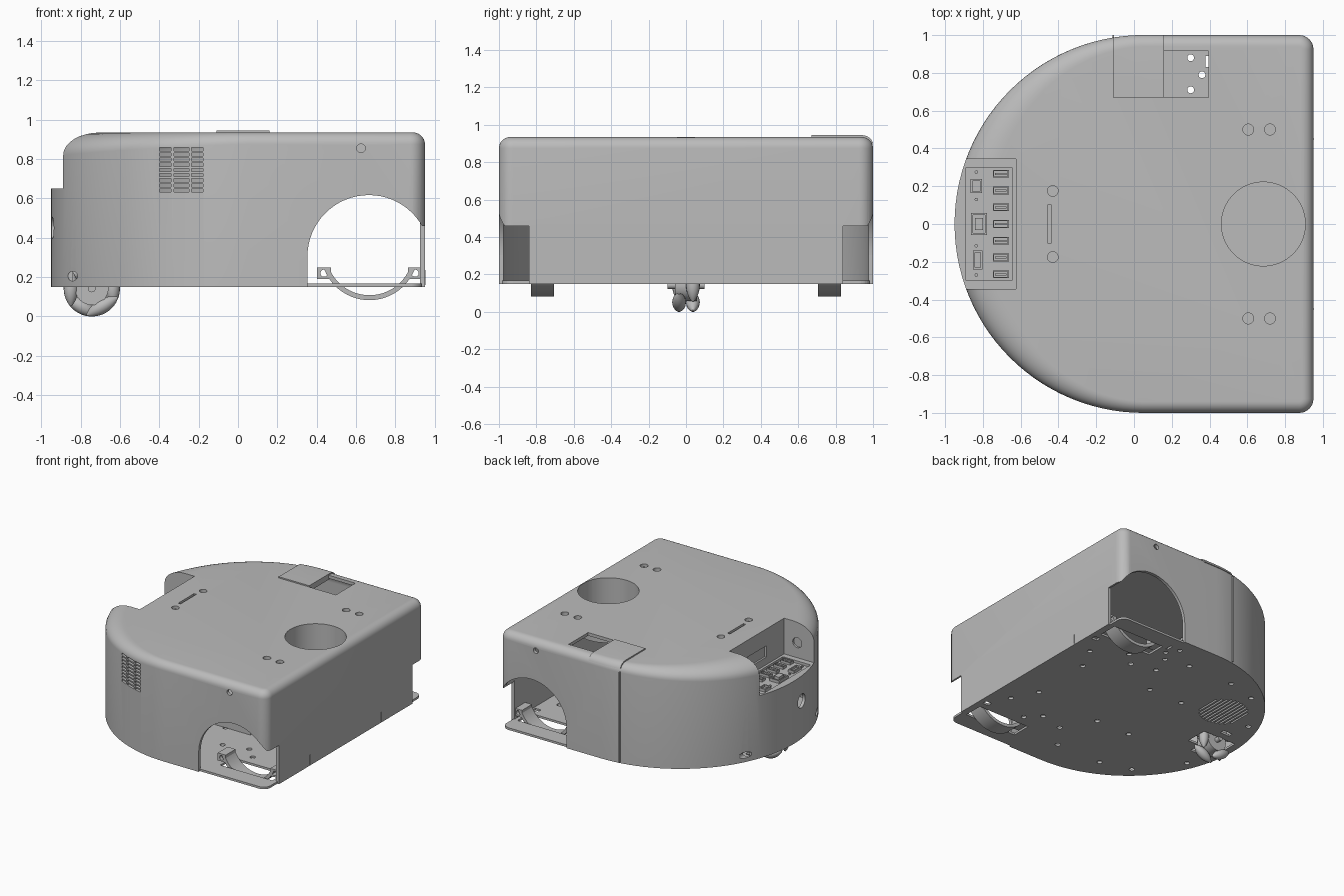
import bpy, bmesh, math
from math import sin, cos, pi, radians
from mathutils import Matrix, Vector

if "Cube" in bpy.data.objects:
    bpy.data.objects.remove(bpy.data.objects["Cube"])

grey = bpy.data.materials.new("light_grey")
grey.use_nodes = True
COLOUR = (0.5, 0.5, 0.5, 1)
grey.diffuse_color = COLOUR
grey.node_tree.nodes["Principled BSDF"].inputs["Base Color"].default_value = COLOUR


def finish(name, bm):
    bmesh.ops.recalc_face_normals(bm, faces=bm.faces)
    mesh = bpy.data.meshes.new(name)
    bm.to_mesh(mesh)
    bm.free()
    ob = bpy.data.objects.new(name, mesh)
    mesh.materials.append(grey)
    bpy.context.collection.objects.link(ob)
    return ob


def add_box(bm, x, y, z):
    size = Matrix.Diagonal((x[1] - x[0], y[1] - y[0], z[1] - z[0], 1))
    mid = Vector((sum(x) / 2, sum(y) / 2, sum(z) / 2))
    bmesh.ops.create_cube(bm, size=1, matrix=Matrix.Translation(mid) @ size)


def add_cyl(bm, centre, r, depth, axis="Z", n=32):
    turn = {"X": Matrix.Rotation(pi / 2, 4, "Y"), "Y": Matrix.Rotation(pi / 2, 4, "X"), "Z": Matrix()}[axis]
    bmesh.ops.create_cone(bm, cap_ends=True, segments=n, radius1=r, radius2=r, depth=depth,
                          matrix=Matrix.Translation(centre) @ turn)


def box(name, *spans):
    bm = bmesh.new()
    add_box(bm, *spans)
    return finish(name, bm)


def cyl(name, *args, **kw):
    bm = bmesh.new()
    add_cyl(bm, *args, **kw)
    return finish(name, bm)


def boolean(ob, tool, op="DIFFERENCE"):
    mod = ob.modifiers.new("cut", "BOOLEAN")
    mod.object, mod.operation, mod.solver = tool, op, "EXACT"
    bpy.context.view_layer.objects.active = ob
    bpy.ops.object.modifier_apply(modifier=mod.name)
    bpy.data.objects.remove(tool)


def smooth(ob, angle=30):
    bpy.ops.object.select_all(action="DESELECT")
    ob.select_set(True)
    bpy.context.view_layer.objects.active = ob
    bpy.ops.object.shade_smooth_by_angle(angle=radians(angle))


def d_plan(off):
    """Points and normals of the D outline, inset by off."""
    r, out = 0.075 - off, []
    arcs = [(0.05, 0, 1 - off, 90, 270, 56), (0.875, -0.925, r, 270, 360, 8), (0.875, 0.925, r, 0, 90, 8)]
    for cx, cy, rad, a0, a1, n in arcs:
        for i in range(n + 1):
            a = radians(a0 + (a1 - a0) * i / n)
            out.append((cx + rad * cos(a), cy + rad * sin(a), cos(a), sin(a)))
    return out


def d_body(name, off, z0, z1, rounded=True):
    """Solid D shape whose top edge is rounded more at the curved end."""
    bm, rings, plan = bmesh.new(), [], d_plan(off)
    steps = [i / 8 * pi / 2 for i in range(9)] if rounded else [0]
    rings.append([bm.verts.new((x, y, z0)) for x, y, _, _ in plan])
    for a in steps:
        ring = []
        for x, y, nx, ny in plan:
            t = max(0, -nx) ** 1.5 if rounded else 0
            h = (0.06 - off * 0.8 + 0.13 * t) * (1 - cos(a))
            v = (0.06 + 0.06 * t) * (1 - sin(a)) if rounded else 0
            ring.append(bm.verts.new((x - nx * h, y - ny * h, z1 - v)))
        rings.append(ring)
    n = len(plan)
    for lo, hi in zip(rings, rings[1:]):
        for i in range(n):
            bm.faces.new((lo[i], lo[(i + 1) % n], hi[(i + 1) % n], hi[i]))
    bm.faces.new(rings[0][::-1])
    bm.faces.new(rings[-1])
    return finish(name, bm)


# Hollow shell; the cavity leaves walls around the port bay and the round well
shell = d_body("shell", 0, 0.15, 0.935)
cavity = d_body("cavity", 0.025, 0.1, 0.91)
boolean(cavity, box("bay_wall", (-1.1, -0.595), (-0.37, 0.37), (0.6, 1)))
boolean(cavity, cyl("well_wall", (0.685, 0, 0.82), 0.24, 0.38, n=64))
boolean(shell, cavity)
boolean(shell, box("port_bay", (-1.1, -0.625), (-0.345, 0.345), (0.65, 1.1)))
boolean(shell, box("panel_recess", (-0.89, -0.645), (-0.3, 0.3), (0.63, 0.7)))
boolean(shell, cyl("well", (0.685, 0, 0.9), 0.222, 0.52, n=64))
boolean(shell, box("hatch", (0.1, 0.395), (0.67, 0.915), (0.8, 1.1)))

# Wheel openings with cut-away corners, the same on both sides
for s in (-1, 1):
    side = sorted((s * 0.84, s * 1.1))
    boolean(shell, cyl("arch", (0.665, s * 0.97, 0.305), 0.312, 0.26, "Y", 64))
    boolean(shell, box("arch_foot", (0.353, 1.1), side, (0.1, 0.305)))
    boolean(shell, box("corner_cut", (0.8, 1.1), side, (0.1, 0.46)))

# Small holes, slots and vents
bm = bmesh.new()
for y in (-0.5, 0.5):
    for x in (0.605, 0.72):
        add_cyl(bm, (x, y, 0.94), 0.029, 0.1)
for y in (-0.175, 0.175):
    add_cyl(bm, (-0.43, y, 0.94), 0.028, 0.08)
add_box(bm, (-0.458, -0.437), (-0.1, 0.1), (0.89, 1))
for s in (-1, 1):
    add_cyl(bm, (0.625, s, 0.855), 0.022, 0.1, "Y")
    add_cyl(bm, (-0.84, s * 0.46, 0.205), 0.024, 0.12, "Y")
add_cyl(bm, (-0.95, -0.11, 0.45), 0.055, 0.09, "X")
add_cyl(bm, (-0.74, -0.345, 0.77), 0.04, 0.03, "Y")
add_box(bm, (-0.65, -0.61), (-0.12, 0.12), (0.71, 0.8))
for x, w in ((-0.37, 0.03), (-0.287, 0.038), (-0.207, 0.03)):
    for i in range(9):
        z = 0.64 + i * 0.0262
        add_box(bm, (x - w, x + w), (-1.05, -0.8), (z - 0.008, z + 0.008))
boolean(shell, finish("small_cuts", bm))
smooth(shell)

# Raised cover beside the hatch, following the shell's edge
cover = d_body("hatch_cover", -0.003, 0.15, 0.945)
boolean(cover, box("cover_area", (-0.11, 0.16), (0.67, 1.1), (0.9, 1.1)), "INTERSECT")
smooth(cover)

# Seam strips
box("side_seam", (-0.113, -0.107), (0.98, 1.001), (0.16, 0.88))
for y in (-0.45, 0.45):
    box("end_seam", (0.94, 0.952), (y - 0.003, y + 0.003), (0.16, 0.235))

# Floor plate with holes, vent, wheel and bracket slots
floor = d_body("floor", 0.015, 0.15, 0.167, False)
bm = bmesh.new()
for x, y in ((0.3, 0.88), (0.36, 0.79), (0.3, 0.71)):
    add_cyl(bm, (x, y, 0.16), 0.018, 0.1)
add_box(bm, (0.378, 0.395), (0.83, 0.89), (0.1, 0.2))
for s in (-1, 1):
    add_box(bm, (0.435, 0.895), sorted((s * 0.69, s * 0.845)), (0.1, 0.2))
    add_box(bm, (0.86, 0.91), sorted((s * 0.6, s * 0.64)), (0.1, 0.2))
    add_box(bm, (-0.78, -0.7), sorted((s * 0.15, s * 0.19)), (0.1, 0.2))
    for x, y in ((0.8, 0.45), (0.7, 0.25), (0.45, 0.5), (0.25, 0.55), (0.1, 0.75), (0.1, 0.3),
                 (-0.2, 0.3), (-0.3, 0.75), (-0.55, 0.68), (0.55, 0.6), (-0.8, 0.35)):
        add_cyl(bm, (x, s * y, 0.16), 0.02, 0.1, n=20)
add_box(bm, (-0.89, -0.595), (-0.09, 0.09), (0.1, 0.2))
for i in range(-5, 6):
    x = i * 0.03
    half = math.sqrt(0.18 ** 2 - x ** 2)
    add_box(bm, (x - 0.527, x - 0.513), (0.4 - half, 0.4 + half), (0.1, 0.2))
boolean(floor, finish("floor_cuts", bm))

# Half-ring motor brackets with screw ears
for s in (-1, 1):
    ys = sorted((s * 0.705, s * 0.83))
    bracket = cyl("motor_bracket", (0.668, s * 0.7675, 0.33), 0.247, 0.125, "Y", 64)
    boolean(bracket, cyl("bore", (0.668, s * 0.7675, 0.33), 0.222, 0.3, "Y", 64))
    boolean(bracket, box("upper_half", (0, 1.2), sorted((s * 0.6, s * 0.95)), (0.25, 0.7)))
    smooth(bracket)
    for x in (0.437, 0.9):
        ear = box("bracket_ear", (x - 0.035, x + 0.035), ys, (0.19, 0.25))
        boolean(ear, cyl("ear_hole", (x, s * 0.7675, 0.22), 0.018, 0.3, "Y"))

# Connectors in the port bay
bm = bmesh.new()
for i in range(7):
    y = -0.266 + i * 0.0887
    for dy in (-0.018, 0.018):
        add_box(bm, (-0.747, -0.663), (y + dy - 0.003, y + dy + 0.003), (0.625, 0.65))
    for x in (-0.744, -0.666):
        add_box(bm, (x - 0.003, x + 0.003), (y - 0.018, y + 0.018), (0.625, 0.65))
    add_box(bm, (-0.735, -0.675), (y - 0.006, y + 0.004), (0.625, 0.645))
finish("slim_ports", bm)
for name, x, y, w, d in (("network_port", -0.835, 0.2, 0.03, 0.037), ("power_switch", -0.82, 0, 0.042, 0.058),
                         ("serial_port", -0.828, -0.19, 0.025, 0.05)):
    port = box(name, (x - w, x + w), (y - d, y + d), (0.625, 0.652))
    boolean(port, box("socket", (x - w + 0.01, x + w - 0.01), (y - d + 0.01, y + d - 0.01), (0.635, 0.7)))
box("switch_rocker", (-0.843, -0.8), (-0.032, 0.032), (0.63, 0.665))
bm = bmesh.new()
for y in (0.275, 0.13, -0.115, -0.27):
    add_cyl(bm, (-0.835, y, 0.633), 0.009, 0.01, n=12)
finish("port_screws", bm)

# Computer box inside the shell
box("computer_box", (-0.3, 0.32), (-0.3, 0.3), (0.167, 0.36))

# Omnidirectional caster: two staggered rows of barrel rollers
HUB = Vector((-0.743, 0, 0.143))
bm = bmesh.new()
for row, y in enumerate((-0.037, 0.037)):
    for k in range(3):
        place = Matrix.Translation(HUB + Vector((0, y, 0))) @ Matrix.Rotation(radians(120 * k + 60 * row + 30), 4, "Y")
        rings = []
        for i in range(11):
            t = -0.09 + 0.018 * i
            r = math.sqrt(0.143 ** 2 - t * t) - 0.106
            rings.append([bm.verts.new(place @ Vector((t, r * cos(a * pi / 8), 0.106 + r * sin(a * pi / 8))))
                          for a in range(16)])
        for lo, hi in zip(rings, rings[1:]):
            for a in range(16):
                bm.faces.new((lo[a], lo[(a + 1) % 16], hi[(a + 1) % 16], hi[a]))
        bm.faces.new(rings[0])
        bm.faces.new(rings[-1])
smooth(finish("caster_rollers", bm), 40)
bm = bmesh.new()
add_cyl(bm, HUB, 0.085, 0.12, "Y")
add_cyl(bm, HUB, 0.02, 0.2, "Y")
smooth(finish("caster_hub", bm))
for s in (-1, 1):
    box("caster_bracket", (-0.8, -0.69), sorted((s * 0.09, s * 0.105)), (0.165, 0.3))
